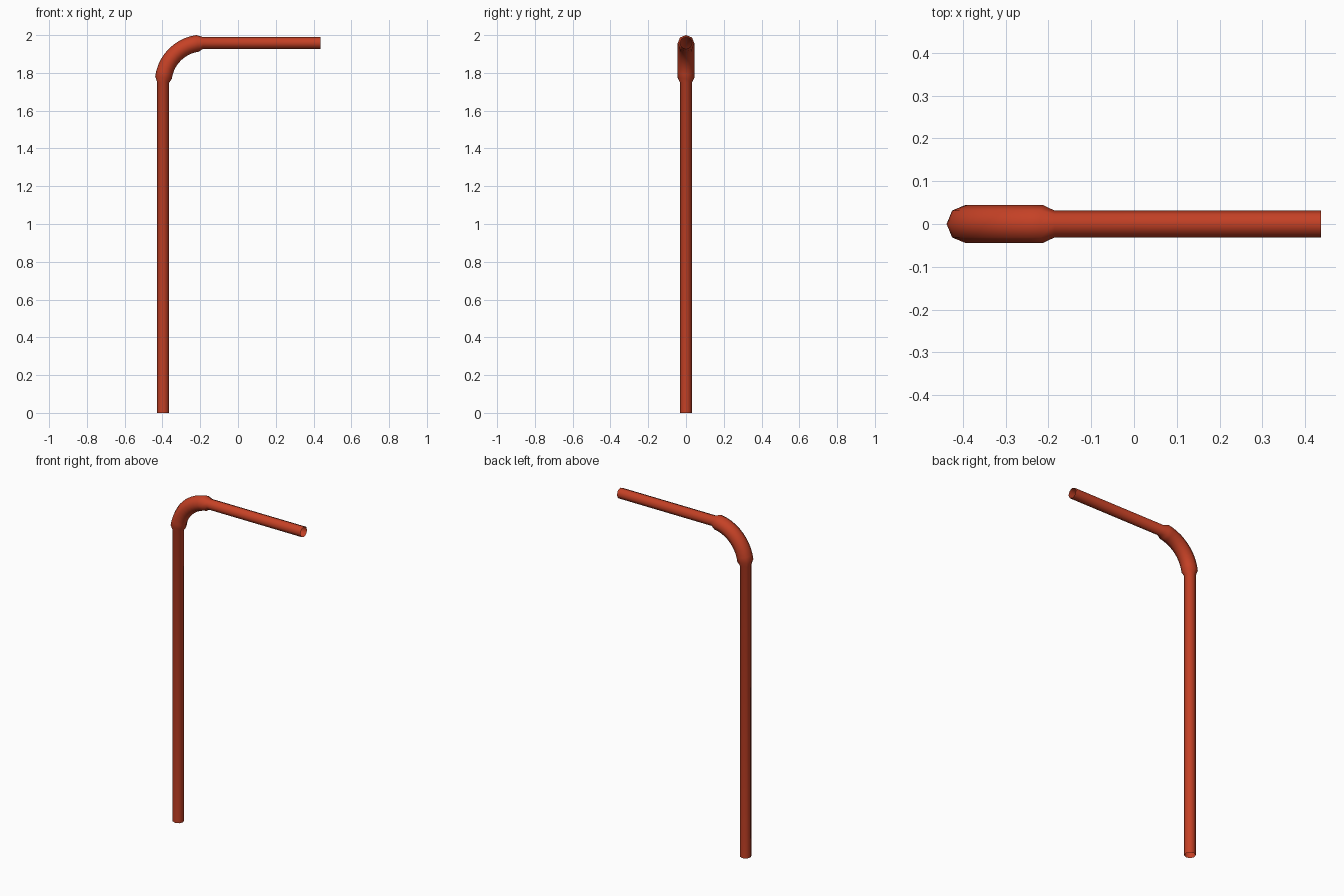
import bpy, bmesh, math
from mathutils import Vector

if "Cube" in bpy.data.objects:
    bpy.data.objects.remove(bpy.data.objects["Cube"])

SIDES = 8
R_TUBE, R_BEND = 0.0315, 0.0445      # straight tube and thicker elbow
CX, CZ, R_ARC = -0.186, 1.748, 0.21  # centre and radius of the bend
STEPS = 12

red = bpy.data.materials.new("straw red")
red.diffuse_color = (0.56, 0.053, 0.019, 1)
red.use_nodes = True
red.node_tree.nodes["Principled BSDF"].inputs["Base Color"].default_value = red.diffuse_color

# Path stations: (centre, outward direction in the xz plane, tube radius)
stations = [(Vector((CX - R_ARC, 0, 0)), Vector((-1, 0, 0)), R_TUBE)]
for i in range(STEPS + 1):
    a = math.pi - i / STEPS * math.pi / 2
    out = Vector((math.cos(a), 0, math.sin(a)))
    r = R_TUBE if i in (0, STEPS) else R_BEND
    stations.append((Vector((CX, 0, CZ)) + out * R_ARC, out, r))
stations.append((Vector((0.437, 0, CZ + R_ARC)), Vector((0, 0, 1)), R_TUBE))

# Loft open rings along the path
bm = bmesh.new()
side = Vector((0, 1, 0))
rings = []
for c, out, r in stations:
    rings.append([bm.verts.new(c + r * (out * math.cos(t) + side * math.sin(t)))
                  for t in (2 * math.pi * k / SIDES for k in range(SIDES))])
for lo, hi in zip(rings, rings[1:]):
    for k in range(SIDES):
        n = (k + 1) % SIDES
        bm.faces.new((lo[k], lo[n], hi[n], hi[k])).smooth = True
bmesh.ops.recalc_face_normals(bm, faces=bm.faces)
# Make sure the skin faces outward
f = min(bm.faces, key=lambda f: f.calc_center_median().z)
axis = Vector((CX - R_ARC, 0, f.calc_center_median().z))
if f.normal.dot(f.calc_center_median() - axis) < 0:
    bmesh.ops.reverse_faces(bm, faces=bm.faces)

mesh = bpy.data.meshes.new("bent_straw")
bm.to_mesh(mesh)
bm.free()
mesh.materials.append(red)
straw = bpy.data.objects.new("bent_straw", mesh)
bpy.context.collection.objects.link(straw)
